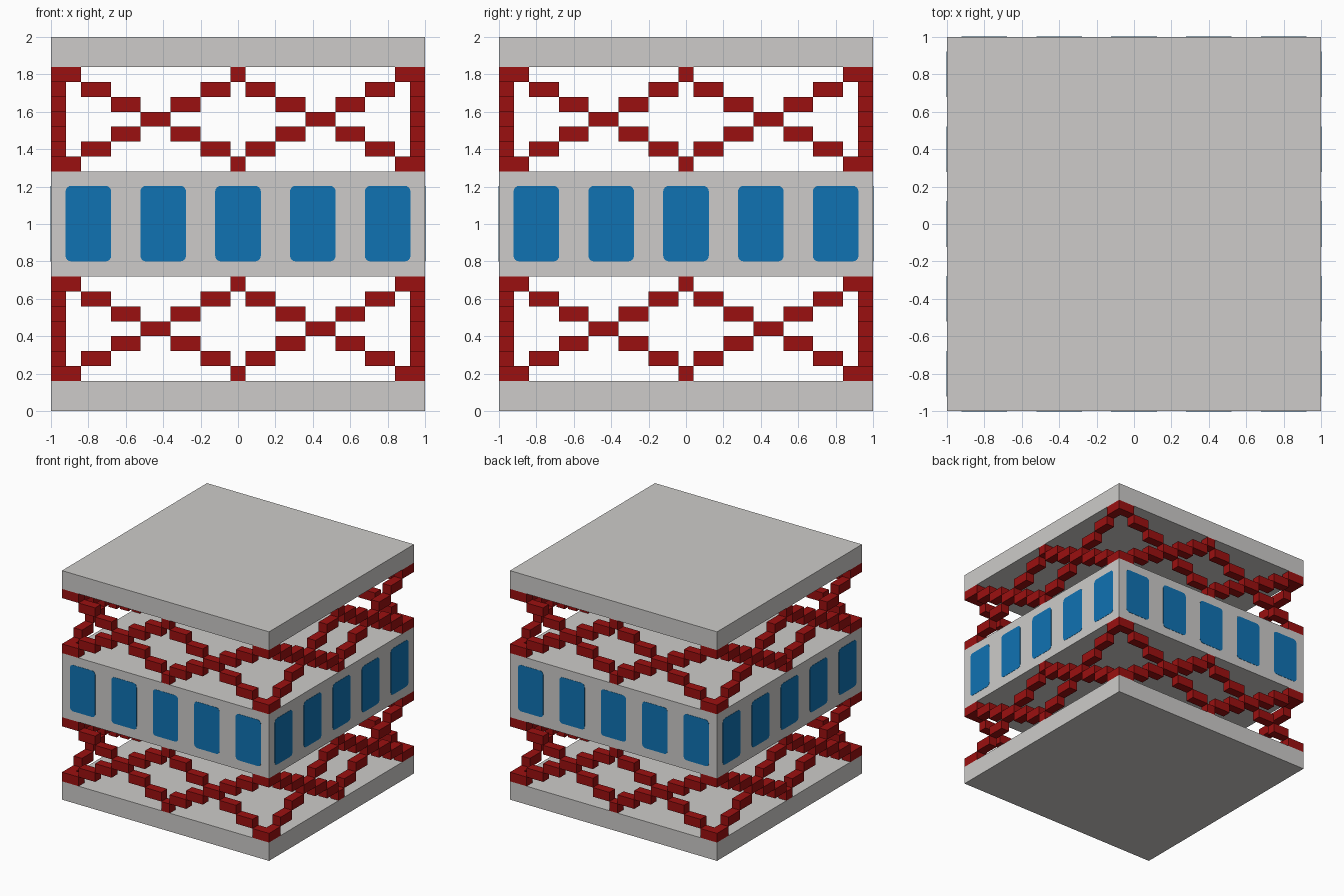
import bpy, bmesh, math
from mathutils import Matrix, Vector

if "Cube" in bpy.data.objects:
    bpy.data.objects.remove(bpy.data.objects["Cube"])

U = 0.08  # one grid cell; the model is 25 cells wide and high


def material(name, rgb):
    m = bpy.data.materials.new(name)
    m.diffuse_color = (*rgb, 1)
    m.use_nodes = True
    m.node_tree.nodes["Principled BSDF"].inputs["Base Color"].default_value = m.diffuse_color
    return m


grey = material("light grey", (0.61, 0.60, 0.585))
red = material("dark red", (0.33, 0.005, 0.005))
blue = material("window blue", (0.005, 0.17, 0.45))


def finish(name, bm, mat):
    mesh = bpy.data.meshes.new(name)
    bm.to_mesh(mesh)
    bm.free()
    mesh.materials.append(mat)
    obj = bpy.data.objects.new(name, mesh)
    bpy.context.collection.objects.link(obj)


def box(bm, lo, hi):
    lo, hi = Vector(lo), Vector(hi)
    mat = Matrix.Translation((lo + hi) / 2) @ Matrix.Diagonal((*(hi - lo), 1))
    return bmesh.ops.create_cube(bm, size=1, matrix=mat)["verts"]


def turn(bm, verts, quarter):
    bmesh.ops.rotate(bm, verts=verts, cent=(0, 0, 0),
                     matrix=Matrix.Rotation(quarter * math.pi / 2, 3, "Z"))


# Solid floors
for name, z0, z1 in (("base_slab", 0, 0.16), ("middle_floor", 0.72, 1.28),
                     ("roof_slab", 1.84, 2)):
    bm = bmesh.new()
    box(bm, (-1, -1, z0), (1, 1, z1))
    finish(name, bm, grey)

# Stepped cross bracing: (first cell, end cell) runs for each row, by distance
# from the middle row; the far corner cell belongs to the next side
half_rows = {0: [(6, 8)], 1: [(4, 6), (8, 10)], 2: [(2, 4), (10, 12)], 3: [(0, 2)]}
for name, z0 in (("lower_bracing", 0.16), ("upper_bracing", 1.28)):
    bm = bmesh.new()
    for side in range(4):
        for row in range(7):
            d = abs(row - 3)
            runs = half_rows[d] + [(25 - b, 25 - a) for a, b in half_rows[d]]
            if d == 3:
                runs = [(0, 2), (12, 13), (23, 24)]
            z = z0 + row * U
            for a, b in runs:
                verts = box(bm, (-1 + a * U, -1, z), (-1 + b * U, -1 + U, z + U))
                turn(bm, verts, side)
    finish(name, bm, red)

# Rounded windows: thin plates on all four sides of the middle floor
bm = bmesh.new()
R, W, H = 0.03, 0.122, 0.202
for side in range(4):
    for i in range(5):
        cx = (i - 2) * 0.4
        outline = []
        for corner, (sx, sz) in enumerate(((1, 1), (-1, 1), (-1, -1), (1, -1))):
            for k in range(5):
                t = (corner + k / 4) * math.pi / 2
                outline.append(bm.verts.new((cx + sx * (W - R) + R * math.cos(t), -1.002,
                                             1.002 + sz * (H - R) + R * math.sin(t))))
        face = bm.faces.new(outline)
        ext = bmesh.ops.extrude_face_region(bm, geom=[face], use_keep_orig=True)["geom"]
        back = [v for v in ext if isinstance(v, bmesh.types.BMVert)]
        bmesh.ops.translate(bm, verts=back, vec=(0, 0.004, 0))
        turn(bm, outline + back, side)
bmesh.ops.recalc_face_normals(bm, faces=bm.faces)
finish("windows", bm, blue)
